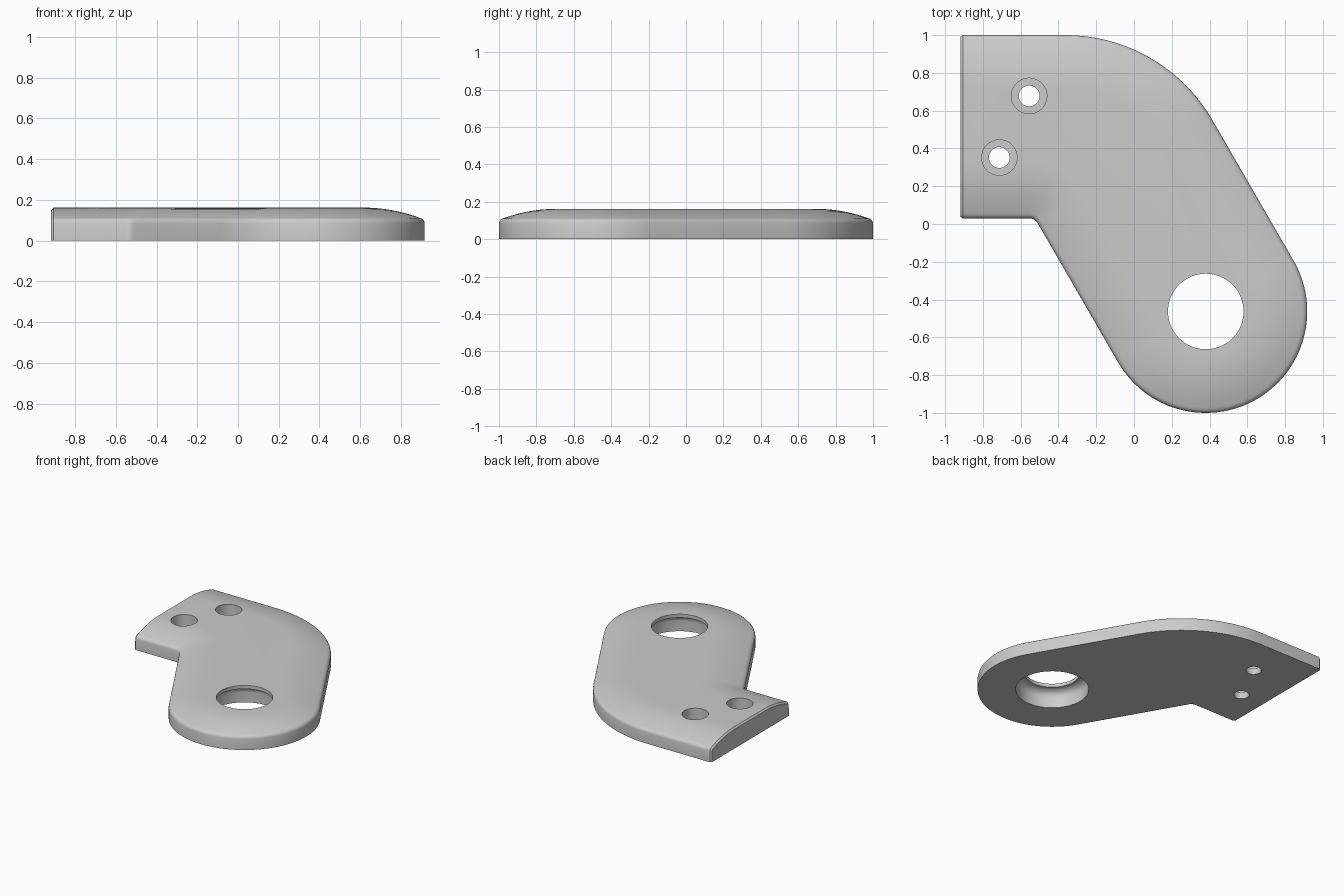
import bpy, bmesh
from math import sin, cos, radians, tau
from mathutils import Vector

cube = bpy.data.objects.get("Cube")
if cube:
    bpy.data.objects.remove(cube, do_unlink=True)

grey = bpy.data.materials.new("satin grey")
grey.use_nodes = True
colour = (0.6, 0.6, 0.6, 1)
grey.diffuse_color = colour
grey.node_tree.nodes["Principled BSDF"].inputs["Base Color"].default_value = colour

HEIGHT, LEFT, CHAMFER = 0.162, -0.918, 0.012
BORE = Vector((0.38, -0.463))
END_R, BEND_R = 0.537, 0.9


def make_object(name, bm):
    bmesh.ops.recalc_face_normals(bm, faces=bm.faces)
    mesh = bpy.data.meshes.new(name)
    bm.to_mesh(mesh)
    bm.free()
    mesh.materials.append(grey)
    obj = bpy.data.objects.new(name, mesh)
    bpy.context.collection.objects.link(obj)
    return obj


def arc(center, radius, start, end, steps, inward=-1):
    """Points on an arc, each with the normal that points into the plate."""
    result = []
    for i in range(steps + 1):
        a = radians(start + (end - start) * i / steps)
        n = Vector((cos(a), sin(a)))
        result.append((center + n * radius, n * inward))
    return result


def build_plate():
    # Open outline from the upper left corner, around the arm, to the lower left corner
    tangent = BORE + Vector((cos(radians(30)), sin(radians(30)))) * END_R
    bend_y = 1 - BEND_R
    join_y = bend_y + BEND_R * sin(radians(30))
    join_x = tangent.x - (join_y - tangent.y) / 3 ** 0.5
    bend = Vector((join_x - BEND_R * cos(radians(30)), bend_y))
    lower = 0.03
    small = 0.05
    near = BORE + Vector((cos(radians(210)), sin(radians(210)))) * END_R
    center_y = lower - small
    side = near - Vector((cos(radians(30)), sin(radians(30)))) * small
    inner = Vector((side.x - (center_y - side.y) / 3 ** 0.5, center_y))
    x0 = LEFT + CHAMFER
    outline = [(Vector((x0, 1)), Vector((0, -1)))]
    outline += arc(bend, BEND_R, 90, 30, 32)
    outline += arc(BORE, END_R, 30, -150, 64)
    outline += arc(inner, small, 30, 90, 12, inward=1)
    outline.append((Vector((x0, lower)), Vector((0, 1))))

    # Edge section: upright wall, small round, then a shallow crown
    section = [(0, 0), (0, 0.085), (0.003, 0.096), (0.009, 0.104), (0.018, 0.110), (0.03, 0.114)]
    for i in range(1, 11):
        t = 1 - i / 10
        section.append((0.3 - 0.27 * t, HEIGHT - 0.048 * t * t))

    bm = bmesh.new()
    rings = []
    for d, z in section:
        rings.append([bm.verts.new((*(p + n * d), z)) for p, n in outline])
    for a, b in zip(rings, rings[1:]):
        for i in range(len(outline) - 1):
            bm.faces.new((a[i], a[i + 1], b[i + 1], b[i]))
    bm.faces.new(rings[0])
    bm.faces.new(rings[-1])
    end = bm.faces.new([r[0] for r in rings] + [r[-1] for r in reversed(rings)])
    bmesh.ops.recalc_face_normals(bm, faces=bm.faces)

    # Chamfered flat end, kept square along the underside
    bmesh.ops.inset_region(bm, faces=[end], thickness=CHAMFER, depth=CHAMFER)
    for v in end.verts:
        v.co.x = LEFT
        if v.co.z < CHAMFER * 1.2:
            v.co.z = 0
    return make_object("bent_plate", bm)


def cut_hole(target, center, section, sides):
    """Cut a turned hole whose section lists radius and height upwards."""
    bm = bmesh.new()
    rings = []
    for r, z in section:
        rings.append([bm.verts.new((center[0] + r * cos(tau * i / sides),
                                    center[1] + r * sin(tau * i / sides), z))
                      for i in range(sides)])
    for a, b in zip(rings, rings[1:]):
        for i in range(sides):
            j = (i + 1) % sides
            bm.faces.new((a[i], a[j], b[j], b[i]))
    bm.faces.new(rings[0])
    bm.faces.new(rings[-1])
    cutter = make_object("hole_cutter", bm)
    cutter.hide_render = True
    mod = target.modifiers.new("hole", 'BOOLEAN')
    mod.operation = 'DIFFERENCE'
    mod.solver = 'EXACT'
    mod.object = cutter
    bpy.ops.object.modifier_apply(modifier=mod.name)
    bpy.data.objects.remove(cutter, do_unlink=True)


plate = build_plate()
bpy.context.view_layer.objects.active = plate
plate.select_set(True)

# Large bore: wide below, rounded in to a narrow lip at the top
seat = [(0.263, -0.1)]
for i in range(9):
    a = radians(90 * i / 8)
    seat.append((0.2 + 0.063 * cos(a), 0.08 + 0.055 * sin(a)))
seat.append((0.2, 0.3))
cut_hole(plate, BORE, seat, 64)

# Two counterbored screw holes
for center in ((-0.555, 0.678), (-0.713, 0.352)):
    cut_hole(plate, center, [(0.055, -0.1), (0.055, 0.05), (0.094, 0.05), (0.094, 0.3)], 40)

bpy.ops.object.shade_smooth_by_angle(angle=radians(30))
